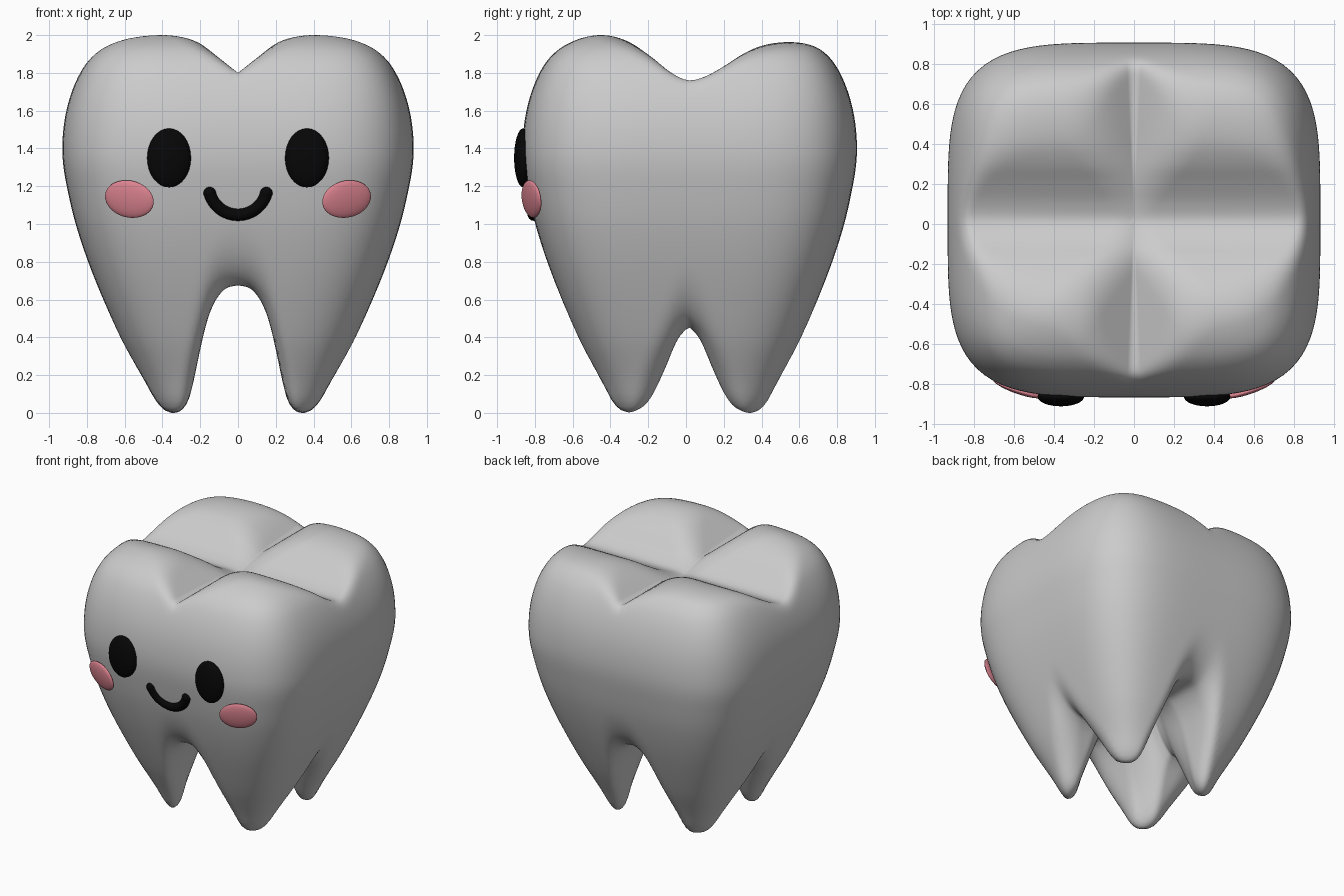
import bpy, bmesh, math

if "Cube" in bpy.data.objects:
    bpy.data.objects.remove(bpy.data.objects["Cube"])

HX, HY, YC, MID = 0.93, 0.885, 0.02, 1.4   # half widths, y centre, widest height
SEGS, RINGS, POWER = 144, 70, 4.0


def curve(pts, x):
    """Smooth curve through the profile points, clamped at both ends."""
    if x <= pts[0][0]:
        return pts[0][1]
    if x >= pts[-1][0]:
        return pts[-1][1]
    i = max(k for k in range(len(pts) - 1) if pts[k][0] <= x)

    def slope(k):
        a, b = pts[max(k - 1, 0)], pts[min(k + 1, len(pts) - 1)]
        return (b[1] - a[1]) / (b[0] - a[0])
    (x0, z0), (x1, z1) = pts[i], pts[i + 1]
    h = x1 - x0
    t = (x - x0) / h
    return ((2*t**3 - 3*t**2 + 1) * z0 + (t**3 - 2*t**2 + t) * h * slope(i)
            + (3*t**2 - 2*t**3) * z1 + (t**3 - t**2) * h * slope(i + 1))


def smax(a, b, k):
    h = max(k - abs(a - b), 0) / k
    return max(a, b) + h * h * k / 4


def smin(a, b, k):
    return -smax(-a, -b, k)


def norm(u, v, p):
    return (abs(u)**p + abs(v)**p) ** (1 / p)


# Outer profiles, as height against inward distance from the widest ring
LOWER = [(0, 1.4), (.222, 1.2), (.38, 1.0), (.519, .8), (.644, .59), (.747, .38),
         (.838, .16), (.89, -.04), (1, -.6)]
UPPER = [(0, 1.4), (.243, 1.63), (.475, 1.835), (.6, 1.92), (.714, 1.975), (.815, 2.01),
         (.903, 2.03), (1, 2.04)]
# Arches between the roots
ARCH_X = [(0, .67), (.07, .65), (.13, .57), (.17, .46), (.21, .28), (.255, .05),
          (.3, -.2), (.35, -.6), (.4, -1), (1, -4)]
ARCH_Y = [(0, .45), (.06, .38), (.12, .24), (.18, .1), (.23, -.03), (.28, -.2),
          (.34, -.6), (.4, -1), (1, -4)]
# Valleys between the cusps
VALLEY_X = [(0, 1.805), (.1, 1.885), (.2, 1.965), (.3, 2.04), (.45, 2.15), (1, 2.4)]
VALLEY_Y = [(-.9, 2.3), (-.5, 2.08), (-.29, 1.965), (-.17, 1.88), (-.085, 1.81), (.01, 1.765),
            (.1, 1.785), (.2, 1.84), (.3, 1.905), (.4, 1.95), (.55, 1.98), (.9, 2.01)]


def bottom(x, y, c):
    arches = smax(curve(ARCH_X, abs(x)), curve(ARCH_Y, abs(y - .015)), .9)
    return smax(smax(curve(LOWER, c), arches, .36), -.02, .12)


def top(x, y, c):
    # the cusps are squarer than the outline below them
    u, v = x / HX, (y - YC) / HY
    r, sq = norm(u, v, POWER), norm(u, v, 6)
    r = sq + (r - sq) * r**6
    valleys = smin(curve(VALLEY_X, abs(x)), curve(VALLEY_Y, y), .12)
    return smin(curve(UPPER, math.sqrt(max(1 - r * r, 0))), valleys, .08)


def finish(name, bm):
    me = bpy.data.meshes.new(name)
    bmesh.ops.recalc_face_normals(bm, faces=bm.faces)
    bm.to_mesh(me)
    bm.free()
    for p in me.polygons:
        p.use_smooth = True
    ob = bpy.data.objects.new(name, me)
    bpy.context.collection.objects.link(ob)
    return ob


# Tooth: rounded-square rings, closed by a cusp surface above and a root surface below
def plan(ring, seg):
    th = math.pi / 2 * ring / RINGS
    a = 2 * math.pi * seg / SEGS
    u, v = math.cos(a), math.sin(a)
    r = math.sin(th) / norm(u, v, POWER)
    return HX * r * u, YC + HY * r * v, math.cos(th)


bm = bmesh.new()
rim = [bm.verts.new((*plan(RINGS, s)[:2], MID)) for s in range(SEGS)]
for height, limit in ((bottom, 0.0), (top, 2.0)):
    spots = [[plan(r, s) for s in range(SEGS)] for r in range(1, RINGS)]
    zs = [[height(*p) for p in row] for row in spots]
    extreme = (min if limit < MID else max)(z for row in zs for z in row)
    k = (limit - MID) / (extreme - MID)
    rows = [[bm.verts.new((p[0], p[1], MID + (z - MID) * k)) for p, z in zip(pr, zr)]
            for pr, zr in zip(spots, zs)] + [rim]
    centre = bm.verts.new((0, YC, MID + (height(0, YC, 1) - MID) * k))
    for s in range(SEGS):
        t = (s + 1) % SEGS
        bm.faces.new((centre, rows[0][s], rows[0][t]))
        for a, b in zip(rows, rows[1:]):
            bm.faces.new((a[s], b[s], b[t], a[t]))
finish("tooth_body", bm)


# Face
def material(name, rgb):
    m = bpy.data.materials.new(name)
    m.diffuse_color = (*rgb, 1)
    m.use_nodes = True
    m.node_tree.nodes["Principled BSDF"].inputs["Base Color"].default_value = m.diffuse_color
    return m


black = material("black", (.002, .002, .002))
pink = material("pink", (.72, .23, .28))


def ellipsoid(name, loc, radii, mat, rot=(0, 0, 0)):
    bm = bmesh.new()
    bmesh.ops.create_uvsphere(bm, u_segments=32, v_segments=16, radius=1)
    ob = finish(name, bm)
    ob.location, ob.scale = loc, radii
    ob.rotation_euler = [math.radians(d) for d in rot]
    ob.data.materials.append(mat)


def mouth_point(deg):
    a = math.radians(deg)
    x, z = .155 * math.cos(a), 1.205 + .155 * math.sin(a)
    return x, -.815 - (z - 1.1) * .2, z


for side, sx in (("left", -1), ("right", 1)):
    ellipsoid(side + "_eye", (sx * .365, -.862, 1.35), (.116, .048, .156), black)
    ellipsoid(side + "_cheek", (sx * .575, -.818, 1.132), (.137, .026, .1), pink,
              (10, -sx * 9, sx * 18))
    ellipsoid(side + "_mouth_end", mouth_point(270 + sx * 75), (.034,) * 3, black)

# Smile: a round tube along an arc
cu = bpy.data.curves.new("mouth", 'CURVE')
cu.dimensions = '3D'
cu.bevel_depth = .034
cu.bevel_resolution = 4
sp = cu.splines.new('POLY')
sp.points.add(24)
for i, p in enumerate(sp.points):
    p.co = (*mouth_point(195 + 150 * i / 24), 1)
sp.use_smooth = True
cu.materials.append(black)
bpy.context.collection.objects.link(bpy.data.objects.new("mouth", cu))
